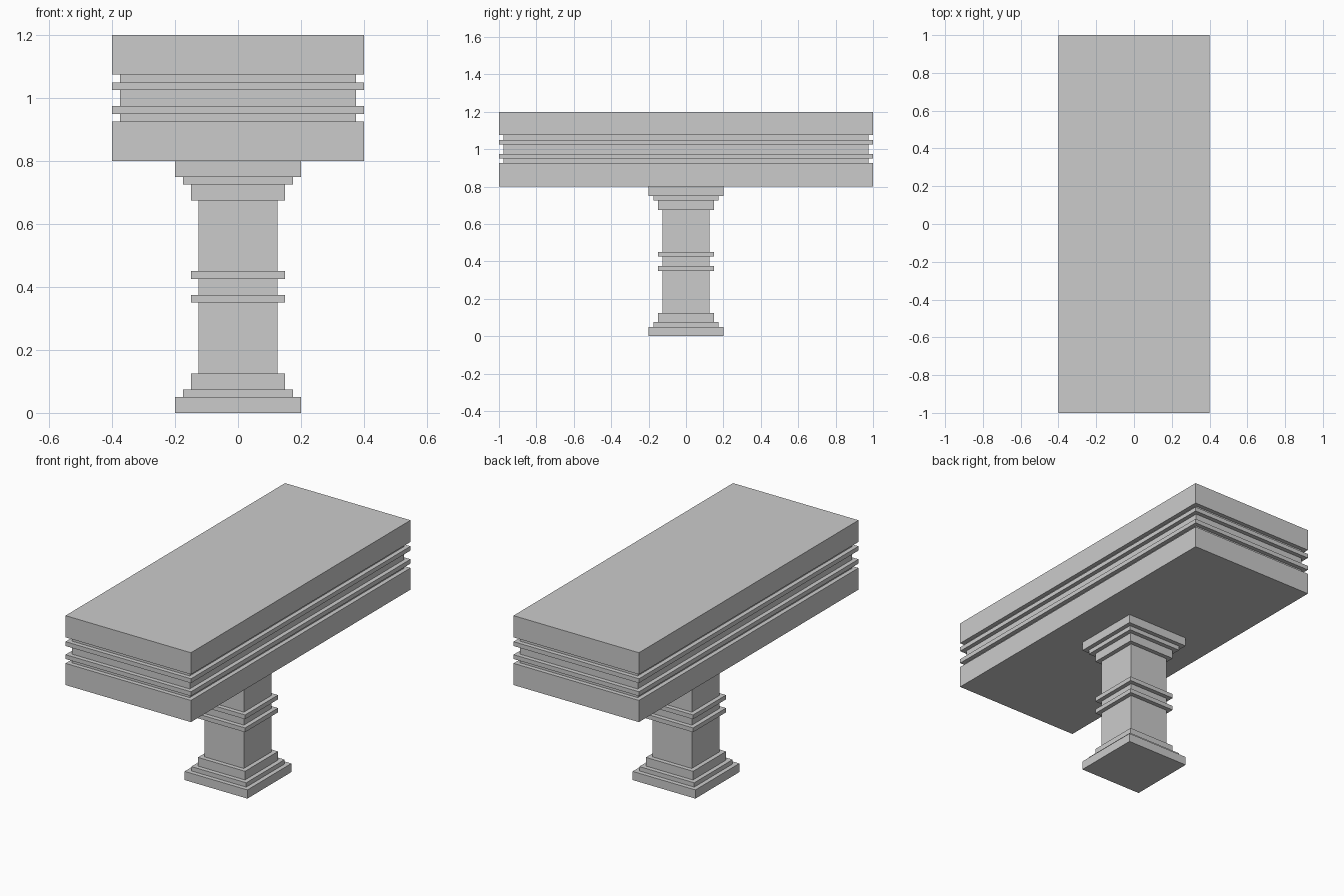
import bpy, bmesh

if "Cube" in bpy.data.objects:
    bpy.data.objects.remove(bpy.data.objects["Cube"])


def stepped_block(name, half_x, half_y, z, layers):
    """Stack of square-edged layers as one closed shell; layers = (inset, height)."""
    bm = bmesh.new()
    rings = []
    for inset, height in layers:
        for level in (z, z + height):
            x, y = half_x - inset, half_y - inset
            rings.append([bm.verts.new((sx * x, sy * y, level))
                          for sx, sy in ((-1, -1), (1, -1), (1, 1), (-1, 1))])
        z += height
    for low, high in zip(rings, rings[1:]):
        for i in range(4):
            j = (i + 1) % 4
            bm.faces.new((low[i], low[j], high[j], high[i]))
    bm.faces.new(rings[0][::-1])
    bm.faces.new(rings[-1])
    mesh = bpy.data.meshes.new(name)
    bm.to_mesh(mesh)
    bm.free()
    obj = bpy.data.objects.new(name, mesh)
    bpy.context.collection.objects.link(obj)
    return obj


# Pedestal: stepped foot, shaft with two bands, mirrored stepped capital
foot = [(0, 0.05), (0.025, 0.025), (0.05, 0.05)]
shaft = [(0.075, 0.225), (0.05, 0.025), (0.075, 0.05), (0.05, 0.025), (0.075, 0.225)]
stepped_block("pedestal", 0.2, 0.2, 0, foot + shaft + foot[::-1])

# Table slab: two thick plates with thin ribs and grooves between
groove, rib, plate = (0.025, 0.025), (0, 0.025), (0, 0.125)
stepped_block("table_slab", 0.4, 1.0, 0.8,
              [plate, groove, rib, (0.025, 0.05), rib, groove, plate])
